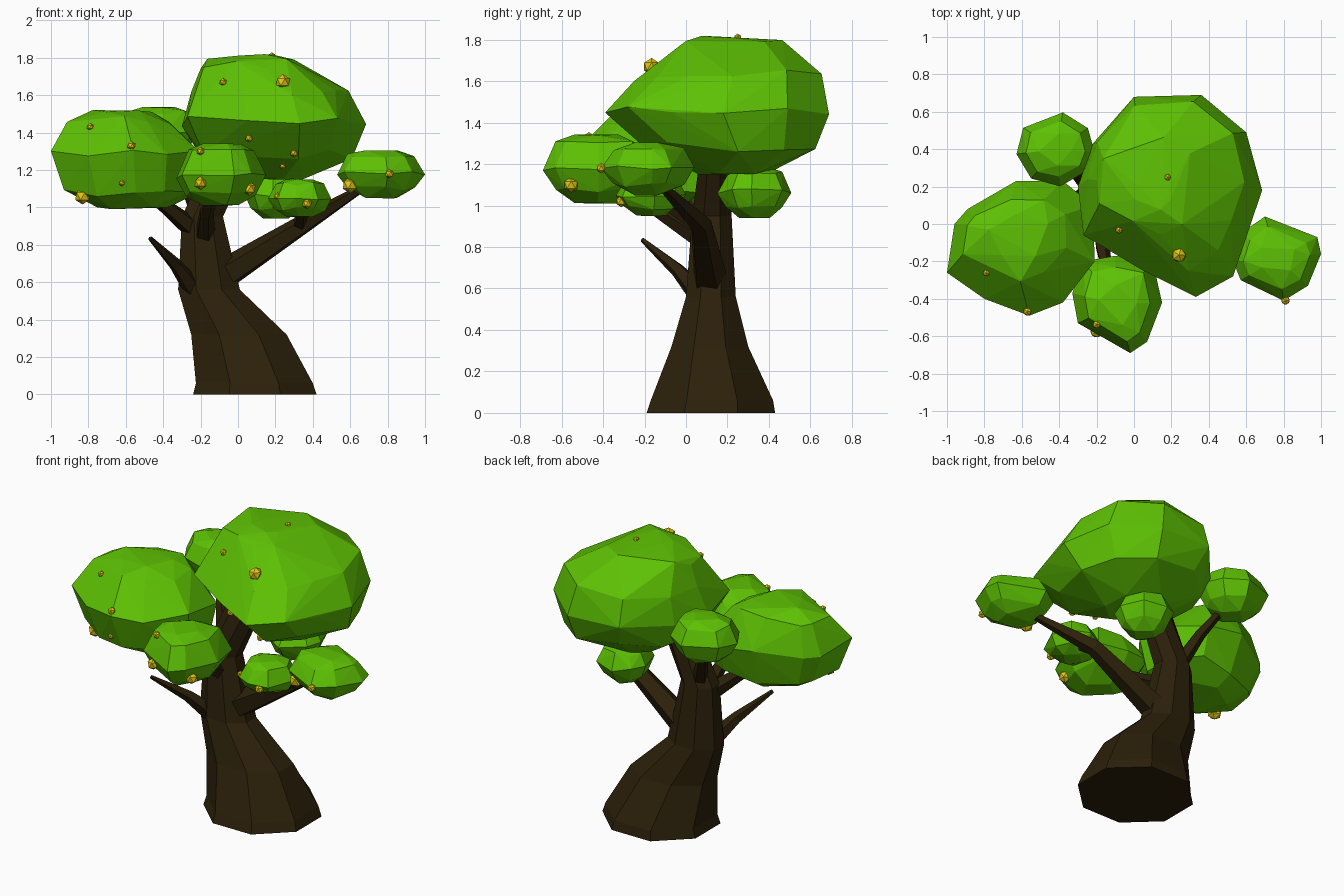
import bpy, bmesh, math, random
from mathutils import Vector
from mathutils.bvhtree import BVHTree

if "Cube" in bpy.data.objects:
    bpy.data.objects.remove(bpy.data.objects["Cube"])

random.seed(4)


def material(name, rgb):
    m = bpy.data.materials.new(name)
    m.diffuse_color = (*rgb, 1)
    m.use_nodes = True
    m.node_tree.nodes["Principled BSDF"].inputs["Base Color"].default_value = m.diffuse_color
    return m


LEAF = material("leaf green", (0.11, 0.53, 0.001))
BARK = material("dark bark", (0.025, 0.0145, 0.003))
GOLD = material("golden fruit", (0.76, 0.58, 0.008))


def finish(bm, name, mat):
    bmesh.ops.recalc_face_normals(bm, faces=bm.faces)
    me = bpy.data.meshes.new(name)
    bm.to_mesh(me)
    bm.free()
    me.materials.append(mat)
    ob = bpy.data.objects.new(name, me)
    bpy.context.collection.objects.link(ob)
    return ob


def loft(name, rings, mat):
    """Skin a list of equal-length point rings and cap both ends."""
    bm = bmesh.new()
    loops = [[bm.verts.new(p) for p in r] for r in rings]
    n = len(rings[0])
    for a, b in zip(loops, loops[1:]):
        for i in range(n):
            j = (i + 1) % n
            bm.faces.new((a[i], a[j], b[j], b[i]))
    bm.faces.new(loops[0][::-1])
    bm.faces.new(loops[-1])
    return finish(bm, name, mat)


def branch(name, start, elbow, tip, r0, r1):
    """Tapered five-sided limb bent at an elbow."""
    a, b, c = Vector(start), Vector(elbow), Vector(tip)
    rings = []
    for p, d, r in ((a, b - a, r0), (b, c - a, (r0 + r1) / 2), (c, c - b, r1)):
        u = d.cross(Vector((0.3, 1, 0))).normalized()
        v = d.normalized().cross(u)
        rings.append([p + r * (math.cos(t) * u + math.sin(t) * v)
                      for t in (math.tau * k / 5 for k in range(5))])
    return loft(name, rings, BARK)


def oval(cx, cy, rx, ry):
    """Uneven eight-sided plan outline."""
    pts = []
    for k in range(8):
        t = math.tau * (k + random.uniform(-0.25, 0.25)) / 8
        pts.append((cx + rx * math.cos(t), cy + ry * math.sin(t)))
    return pts


def crown(name, outline, levels):
    """Faceted leaf clump: outline refitted to each level (z, x0, x1, y0, y1)."""
    xs, ys = zip(*outline)
    ax, bx, ay, by = min(xs), max(xs), min(ys), max(ys)
    high, low = levels[0][0], levels[-1][0]
    bm = bmesh.new()
    for i, (z, x0, x1, y0, y1) in enumerate(levels):
        wide = x1 - x0 > 0.97 * (bx - ax)
        end = i in (0, len(levels) - 1)
        for x, y in (outline[::2] if end else outline):
            u, v = (x - ax) / (bx - ax) - 0.5, (y - ay) / (by - ay) - 0.5
            k = 1 if wide else random.uniform(0.96, 1.04)
            dz = random.uniform(-0.05, 0.05) * (high - low) * (0.2 if end else 1)
            bm.verts.new(((x0 + x1) / 2 + k * u * (x1 - x0), (y0 + y1) / 2 + k * v * (y1 - y0), z + dz))
    bmesh.ops.convex_hull(bm, input=bm.verts)
    loose = [v for v in bm.verts if not v.link_faces]
    bmesh.ops.delete(bm, geom=loose, context='VERTS')
    return finish(bm, name, LEAF)


def lens(outline, low, wide, high):
    """Levels of a small clump that narrows evenly above and below."""
    xs, ys = zip(*outline)
    cx, cy = (min(xs) + max(xs)) / 2, (min(ys) + max(ys)) / 2
    rx, ry = (max(xs) - min(xs)) / 2, (max(ys) - min(ys)) / 2
    return [(wide + t * ((high - wide) if t > 0 else (wide - low)),
             cx - s * rx, cx + s * rx, cy - s * ry, cy + s * ry)
            for t, s in ((1, 0.42), (0.75, 0.75), (0, 1), (-0.6, 0.78), (-1, 0.4))]


# Leaning eight-sided trunk: height, left, right, front, back
rings = []
side = 0.5 / math.cos(math.pi / 8)
for z, x0, x1, y0, y1 in ((0, -0.24, 0.42, -0.19, 0.43), (0.06, -0.225, 0.40, -0.17, 0.42),
                          (0.32, -0.25, 0.26, -0.07, 0.30), (0.56, -0.32, 0.01, 0, 0.24),
                          (0.95, -0.30, -0.08, 0.03, 0.22), (1.26, -0.16, 0.06, 0.07, 0.20)):
    rings.append([((x0 + x1) / 2 + (x1 - x0) * side * math.cos(t),
                   (y0 + y1) / 2 + (y1 - y0) * side * math.sin(t), z)
                  for t in (math.tau * (k + 0.5) / 8 for k in range(8))])
loft("trunk", rings, BARK)

# Limbs
branch("right_branch", (-0.12, 0.12, 0.61), (0.36, 0.07, 0.915), (0.74, -0.17, 1.15), 0.09, 0.015)
branch("right_fork", (0.33, 0.07, 0.90), (0.34, -0.06, 0.98), (0.33, -0.14, 1.05), 0.04, 0.02)
branch("bare_branch", (-0.22, 0.09, 0.54), (-0.33, -0.04, 0.69), (-0.47, -0.21, 0.835), 0.06, 0.012)
branch("left_branch", (-0.22, 0.11, 0.87), (-0.38, 0, 1.0), (-0.55, -0.1, 1.12), 0.06, 0.02)
branch("front_branch", (-0.18, 0.10, 0.83), (-0.17, -0.12, 0.97), (-0.12, -0.38, 1.15), 0.06, 0.02)
branch("back_left_branch", (-0.2, 0.15, 0.95), (-0.29, 0.25, 1.16), (-0.4, 0.38, 1.36), 0.05, 0.02)

# Large leaf clumps
main = crown("main_crown", [(0, .68), (.36, .69), (.60, .49), (.685, .18), (.60, -.07), (.53, -.28),
                            (.33, -.39), (.05, -.25), (-.27, -.06), (-.30, .20), (-.22, .43)],
             [(1.815, 0, 0.22, 0.08, 0.25), (1.77, -0.2, 0.34, -0.05, 0.47),
              (1.63, -0.25, 0.59, -0.24, 0.64), (1.46, -0.30, 0.685, -0.39, 0.69),
              (1.29, -0.20, 0.61, -0.16, 0.62), (1.155, 0, 0.38, 0.06, 0.40)])
left = crown("left_crown", [(-.96, 0), (-.89, .08), (-.63, .23), (-.38, .23), (-.22, .10), (-.21, -.20),
                            (-.38, -.42), (-.56, -.49), (-.80, -.40), (-1, -.26)],
             [(1.515, -0.80, -0.45, -0.20, 0.05), (1.47, -0.92, -0.36, -0.30, 0.13),
              (1.28, -1, -0.21, -0.49, 0.23), (1.07, -0.92, -0.25, -0.40, 0.16),
              (0.995, -0.78, -0.36, -0.28, 0.05)])

# Medium and small leaf clumps
plan = [(-.33, -.37), (-.30, -.53), (-.02, -.69), (.07, -.63), (.15, -.42), (.10, -.20),
        (-.10, -.17), (-.27, -.20)]
front = crown("front_crown", plan, lens(plan, 1.01, 1.17, 1.34))
plan = [(.57, -.05), (.70, .04), (.98, -.07), (1, -.16), (.93, -.33), (.80, -.41), (.57, -.30), (.53, -.20)]
right = crown("right_crown", plan, lens(plan, 1.05, 1.18, 1.305))
small = []
for name, shape, heights in (
        ("back_left_crown", (-0.42, 0.40, 0.21, 0.20), (1.26, 1.41, 1.535)),
        ("under_right_crown", (0.33, -0.17, 0.17, 0.17), (0.95, 1.05, 1.15)),
        ("under_back_crown", (0.20, 0.33, 0.17, 0.18), (0.94, 1.07, 1.18))):
    plan = oval(*shape)
    small.append(crown(name, plan, lens(plan, *heights)))

# Fruits (x, z, radius) hung on the front of the leaf clumps
trees = [BVHTree.FromPolygons([v.co for v in c.data.vertices], [p.vertices for p in c.data.polygons])
         for c in (main, left, front, right, *small)]
spots = [(0.18, 0.25, 1.81, 0.019)]
for x, z, r in ((-.83, 1.06, .045), (-.79, 1.43, .020), (-.57, 1.33, .024), (-.62, 1.13, .018),
                (-.20, 1.13, .037), (-.20, 1.30, .023), (-.08, 1.67, .021), (.24, 1.67, .042),
                (.06, 1.37, .023), (.30, 1.29, .023), (.24, 1.22, .018), (.06, 1.10, .038),
                (.37, 1.02, .028), (.60, 1.12, .045), (.81, 1.18, .025), (.21, 1.06, .02)):
    hits = [t.ray_cast(Vector((x, -2, z)), Vector((0, 1, 0)))[0] for t in trees]
    hits = [h for h in hits if h]
    if not hits:
        near = [t.find_nearest(Vector((x, -0.3, z))) for t in trees]
        hits = [min(near, key=lambda n: n[3])[0]]
    spots.append((x, min(h.y for h in hits) - 0.2 * r, z, r))
for i, (x, y, z, r) in enumerate(spots):
    bm = bmesh.new()
    bmesh.ops.create_icosphere(bm, subdivisions=1, radius=r)
    bmesh.ops.translate(bm, verts=bm.verts, vec=(x, y, z))
    finish(bm, f"fruit_{i + 1}", GOLD)
